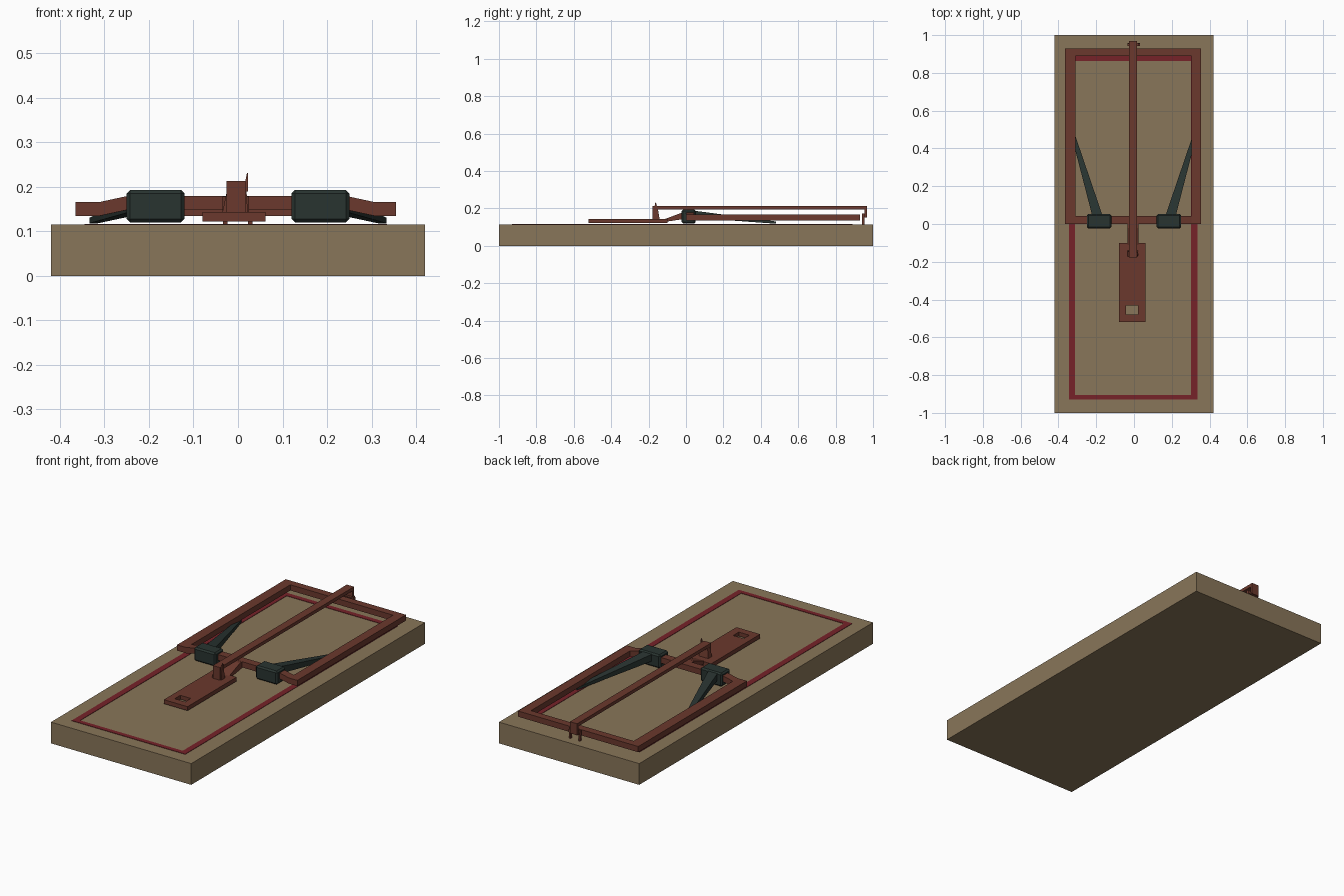
import bpy, bmesh
from mathutils import Vector

if "Cube" in bpy.data.objects:
    bpy.data.objects.remove(bpy.data.objects["Cube"])


def material(name, r, g, b):
    m = bpy.data.materials.new(name)
    m.diffuse_color = (r, g, b, 1)
    m.use_nodes = True
    m.node_tree.nodes["Principled BSDF"].inputs["Base Color"].default_value = m.diffuse_color
    return m


WOOD = material("wood", 0.25, 0.18, 0.10)
RUST = material("rusty_metal", 0.145, 0.04, 0.026)
RED = material("red_paint", 0.18, 0.016, 0.022)
DARK = material("dark_steel", 0.022, 0.034, 0.030)


def make(name, verts, faces, mat):
    me = bpy.data.meshes.new(name)
    me.from_pydata(verts, [], faces)
    bm = bmesh.new()
    bm.from_mesh(me)
    bmesh.ops.recalc_face_normals(bm, faces=bm.faces)
    bm.to_mesh(me)
    bm.free()
    me.materials.append(mat)
    ob = bpy.data.objects.new(name, me)
    bpy.context.collection.objects.link(ob)
    return ob


def loft(name, a, b, mat):
    """Solid between two matching outlines."""
    n = len(a)
    faces = [(i, (i + 1) % n, n + (i + 1) % n, n + i) for i in range(n)]
    faces += [tuple(range(n)), tuple(range(n, 2 * n))]
    return make(name, list(a) + list(b), faces, mat)


def box(name, x0, x1, y0, y1, z0, z1, mat):
    r = [(x0, y0), (x1, y0), (x1, y1), (x0, y1)]
    return loft(name, [(*p, z0) for p in r], [(*p, z1) for p in r], mat)


def side_prism(name, profile, x0, x1, mat):
    """Extrude a (y, z) profile along x."""
    return loft(name, [(x0, *p) for p in profile], [(x1, *p) for p in profile], mat)


def ring(name, outer, inner, height, mat):
    """Closed band between two matching outlines, thickened upwards."""
    n = len(outer)
    low = list(outer) + list(inner)
    verts = low + [(x, y, z + height) for x, y, z in low]
    faces = []
    for i in range(n):
        j = (i + 1) % n
        faces += [(i, j, n + j, n + i), (2*n + i, 2*n + j, 3*n + j, 3*n + i),
                  (i, j, 2*n + j, 2*n + i), (n + i, n + j, 3*n + j, 3*n + i)]
    return make(name, verts, faces, mat)


def rect(x0, x1, y0, y1, z):
    return [(x0, y0, z), (x1, y0, z), (x1, y1, z), (x0, y1, z)]


# Wooden base and painted border
box("wooden_base", -0.42, 0.42, -1, 1, 0, 0.115, WOOD)
ring("painted_border", rect(-0.345, 0.335, -0.93, 0.89, 0.114),
     rect(-0.312, 0.303, -0.905, 0.862, 0.114), 0.003, RED)

# Snap frame, with its pivot bar raised between the springs
step = [(0.305, 0.135), (0.245, 0.148), (-0.25, 0.148), (-0.31, 0.135)]
outer = [(-0.365, 0.93, 0.135), (0.355, 0.93, 0.135), (0.355, 0, 0.135)]
outer += [(x, 0, z) for x, z in step] + [(-0.365, 0, 0.135)]
inner = [(-0.31, 0.89, 0.135), (0.305, 0.89, 0.135), (0.305, 0.042, 0.135)]
inner += [(x - 0.001 if x > 0 else x + 0.001, 0.042, z) for x, z in step]
inner += [(-0.31, 0.042, 0.135)]
ring("snap_frame", outer, inner, 0.031, RUST)

# Bait pedal with square hole, and its sloping hinge tongue
ring("bait_pedal", rect(-0.08, 0.062, -0.52, -0.10, 0.122),
     rect(-0.043, 0.02, -0.48, -0.432, 0.122), 0.022, RUST)
side_prism("pedal_tongue", [(-0.11, 0.128), (0.03, 0.150), (0.03, 0.178),
                            (-0.02, 0.178), (-0.11, 0.144)], -0.035, 0.025, RUST)

# Catch on the pedal: tapered upright with a thin pointed hook
loft("pedal_catch", rect(-0.036, 0.022, -0.172, -0.140, 0.138),
     rect(-0.024, 0.019, -0.172, -0.150, 0.195), RUST)
loft("catch_hook", rect(0.012, 0.022, -0.172, -0.150, 0.190),
     rect(0.020, 0.023, -0.164, -0.160, 0.231), RUST)

# Long locking bar, bent down at both ends
side_prism("locking_bar", [(-0.178, 0.14), (-0.178, 0.213), (0.968, 0.213),
                           (0.968, 0.15), (0.955, 0.15), (0.955, 0.195),
                           (-0.163, 0.195), (-0.163, 0.14)], -0.026, 0.017, RUST)

# Staple holding the bar
side_prism("staple_top", [(0.942, 0.150), (0.958, 0.150), (0.958, 0.164),
                          (0.942, 0.164)], -0.034, 0.032, RUST)
for label, x in (("left", -0.034), ("right", 0.022)):
    box("staple_leg_" + label, x, x + 0.010, 0.942, 0.955, 0.110, 0.172, RUST)

# Coil springs and tapered spring arms
for label, s in (("left", -1), ("right", 1)):
    cx = s * 0.185
    coil = box("spring_coil_" + label, cx - 0.065, cx + 0.065,
               -0.024, 0.052, 0.12, 0.193, DARK)
    bev = coil.modifiers.new("chamfer", 'BEVEL')
    bev.width, bev.segments = 0.008, 1
    root = [(s * x, 0.04, z) for x, z in
            ((0.165, 0.150), (0.220, 0.150), (0.220, 0.188), (0.165, 0.188))]
    tip = [(s * x, 0.48, z) for x, z in
           ((0.315, 0.118), (0.334, 0.118), (0.334, 0.130), (0.315, 0.130))]
    loft("spring_arm_" + label, root, tip, DARK)
